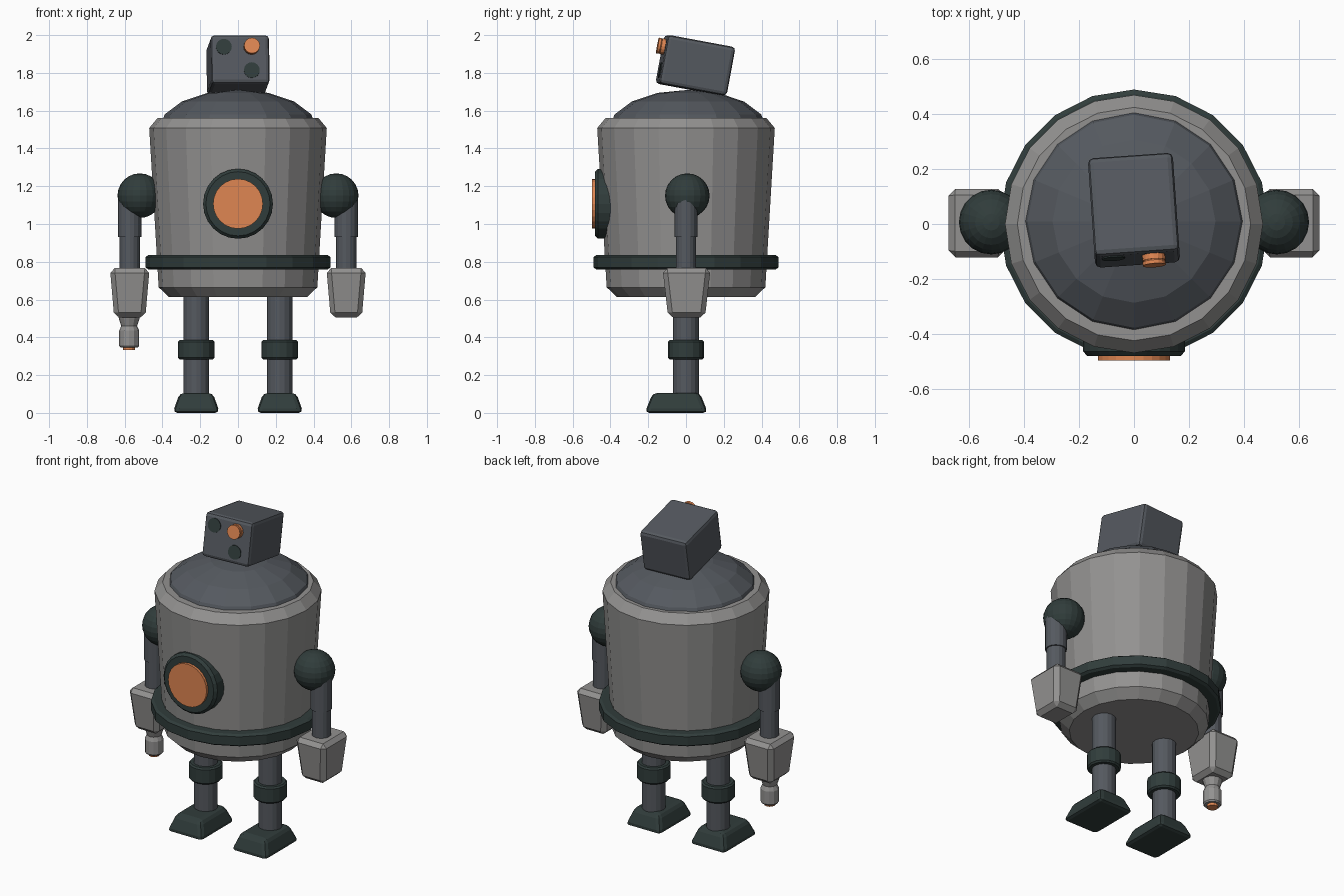
import bpy, bmesh, math
from mathutils import Matrix, Vector

cube = bpy.data.objects.get("Cube")
if cube:
    bpy.data.objects.remove(cube, do_unlink=True)


def material(name, rgb):
    m = bpy.data.materials.new(name)
    m.use_nodes = True
    m.diffuse_color = (*rgb, 1)
    for node in m.node_tree.nodes:
        if node.type == 'BSDF_PRINCIPLED':
            node.inputs["Base Color"].default_value = (*rgb, 1)
            node.inputs["Roughness"].default_value = 0.7
    return m


LIGHT = material("light grey metal", (0.29, 0.285, 0.28))
SLATE = material("slate grey metal", (0.09, 0.10, 0.115))
DARK = material("dark green rubber", (0.03, 0.046, 0.044))
ORANGE = material("orange glow", (0.74, 0.24, 0.085))


def finish(bm, name, mat, matrix):
    bmesh.ops.recalc_face_normals(bm, faces=bm.faces)
    mesh = bpy.data.meshes.new(name)
    bm.to_mesh(mesh)
    bm.free()
    mesh.materials.append(mat)
    ob = bpy.data.objects.new(name, mesh)
    ob.matrix_world = matrix
    bpy.context.scene.collection.objects.link(ob)
    return ob


def place(x=0, y=0, z=0):
    return Matrix.Translation((x, y, z))


def lathe(name, mat, profile, sides=16, matrix=Matrix()):
    """Closed solid of revolution about local z from (radius, height) points."""
    bm = bmesh.new()
    rings = []
    for r, h in profile:
        rings.append([bm.verts.new((r * math.cos(a), r * math.sin(a), h))
                      for a in (math.tau * i / sides for i in range(sides))])
    for low, high in zip(rings, rings[1:]):
        for i in range(sides):
            j = (i + 1) % sides
            bm.faces.new((low[i], low[j], high[j], high[i]))
    bm.faces.new(rings[0])
    bm.faces.new(rings[-1])
    return finish(bm, name, mat, matrix)


def ball(name, mat, scale, matrix, segments, rings):
    bm = bmesh.new()
    bmesh.ops.create_uvsphere(bm, u_segments=segments, v_segments=rings, radius=1)
    bmesh.ops.scale(bm, vec=Vector(scale), verts=bm.verts)
    return finish(bm, name, mat, matrix)


def block(name, mat, bottom, top, height, bevel, matrix, segments=2):
    """Bevelled box centred on its origin with separate bottom and top sizes."""
    bm = bmesh.new()
    bmesh.ops.create_cube(bm, size=1)
    for v in bm.verts:
        size = top if v.co.z > 0 else bottom
        v.co = (v.co.x * size[0], v.co.y * size[1], v.co.z * height)
    bmesh.ops.bevel(bm, geom=bm.edges[:], offset=bevel, segments=segments,
                    profile=0.5, affect='EDGES')
    return finish(bm, name, mat, matrix)


# Torso, belt and domed lid
lathe("torso", LIGHT, [(0.365, 0.613), (0.42, 0.665), (0.47, 1.508), (0.425, 1.562)], 20)
lathe("belt", DARK, [(0.475, 0.76), (0.49, 0.77), (0.49, 0.825), (0.475, 0.835)], 20)
ball("dome_lid", SLATE, (0.42, 0.42, 0.21), place(0, 0.01, 1.5), 16, 8)

# Chest porthole, turned to face the front
facing = Matrix.Rotation(math.pi / 2, 4, 'X')
chest = place(0, 0, 1.107) @ facing
lathe("porthole_ring", DARK, [(0.185, 0.38), (0.185, 0.465), (0.17, 0.481)], 24, chest)
lathe("porthole_light", ORANGE, [(0.132, 0.47), (0.132, 0.497)], 24, chest)

# Tilted box head with three lenses
head = (place(0, 0.05, 1.84) @ Matrix.Rotation(math.radians(4), 4, 'Z')
        @ Matrix.Rotation(math.radians(-10.5), 4, 'X'))
block("head", SLATE, (0.31, 0.365), (0.31, 0.365), 0.262, 0.02, head)
for name, mat, x, z, depth in (("right_eye_lens", DARK, -0.087, 0.066, 0.006),
                               ("lower_eye_lens", DARK, 0.06, -0.06, 0.006),
                               ("left_eye_base", ORANGE, 0.06, 0.066, 0.022)):
    lathe(name, mat, [(0.042, 0), (0.042, depth)], 16,
          head @ place(x, -0.181, z) @ facing)
lathe("left_eye_rim", ORANGE, [(0.037, 0.02), (0.042, 0.027), (0.042, 0.04)], 16,
      head @ place(0.06, -0.181, 0.066) @ facing)

# Limbs, once per side
for side, name in ((1, "left"), (-1, "right")):
    arm = place(side * 0.573)
    ball(name + "_shoulder", DARK, (0.118,) * 3, place(side * 0.52, 0.007, 1.15), 20, 12)
    lathe(name + "_upper_arm", SLATE, [(0.061, 0.93), (0.061, 1.13)], 16, arm)
    lathe(name + "_forearm", SLATE, [(0.054, 0.74), (0.054, 0.94)], 16, arm)
    block(name + "_hand", LIGHT, (0.165, 0.195), (0.21, 0.255), 0.26, 0.025,
          arm @ place(0, 0.003, 0.636), 1)

    leg = place(side * 0.221)
    lathe(name + "_leg", SLATE, [(0.068, 0.08), (0.068, 0.64)], 16, leg)
    lathe(name + "_knee_band", DARK,
          [(0.087, 0.283), (0.096, 0.292), (0.096, 0.376), (0.087, 0.385)], 16, leg)
    block(name + "_foot", DARK, (0.25, 0.335), (0.175, 0.25), 0.106, 0.025,
          leg @ place(0, -0.051, 0.053))

# Nozzle below the right hand
lathe("right_nozzle", LIGHT, [(0.062, 0.535), (0.055, 0.5), (0.042, 0.46),
                              (0.053, 0.435), (0.053, 0.355), (0.047, 0.347)],
      12, place(-0.576))
lathe("right_nozzle_tip", ORANGE, [(0.032, 0.332), (0.032, 0.36)], 12, place(-0.576))
